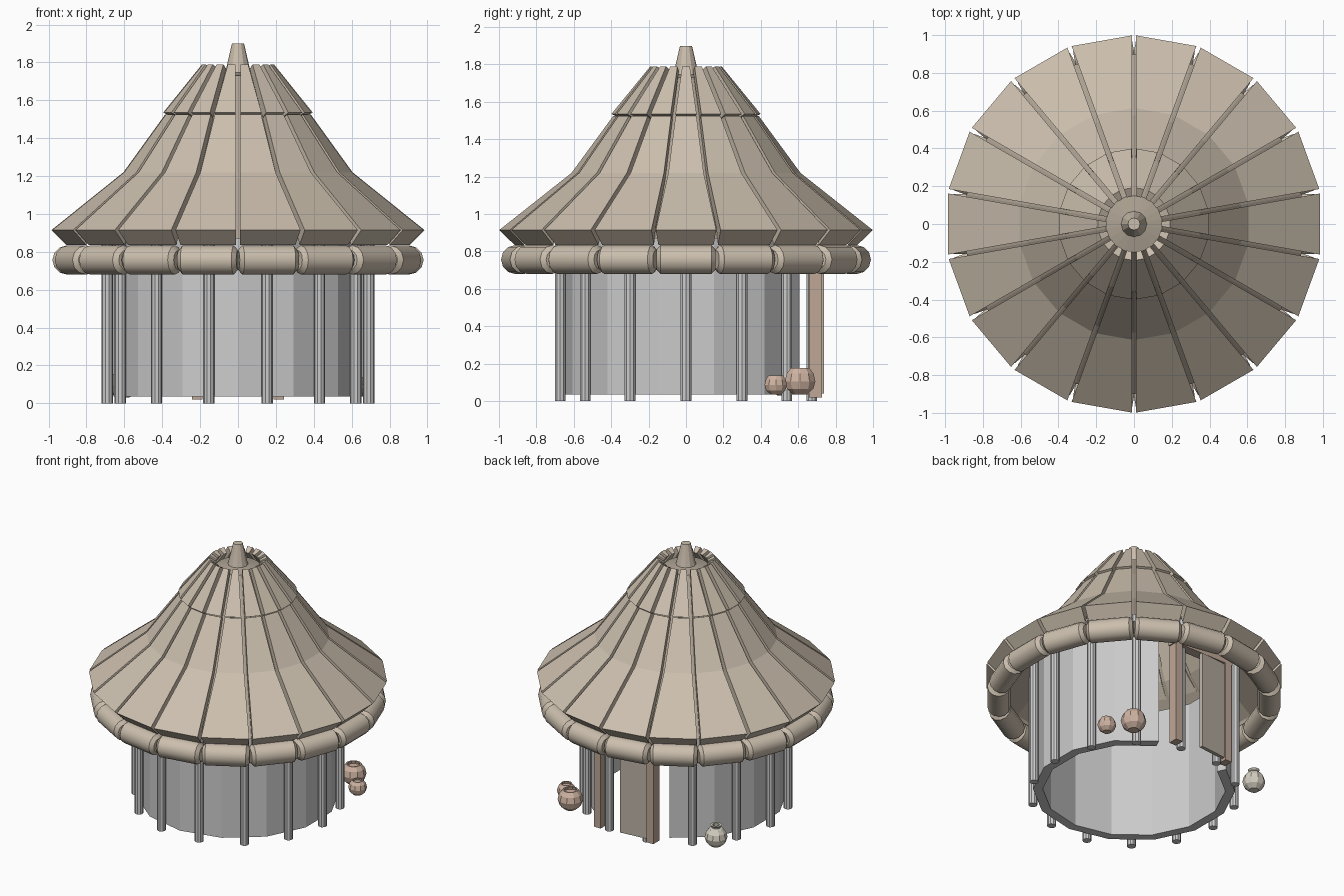
import bpy, bmesh, math
from mathutils import Matrix, Vector

if "Cube" in bpy.data.objects:
    bpy.data.objects.remove(bpy.data.objects["Cube"])

def material(name, rgb):
    m = bpy.data.materials.new(name)
    m.diffuse_color = (*rgb, 1)
    m.use_nodes = True
    m.node_tree.nodes["Principled BSDF"].inputs["Base Color"].default_value = m.diffuse_color
    return m

THATCH = material("thatch", (0.60, 0.52, 0.42))
THATCH_DARK = material("dark_thatch", (0.42, 0.36, 0.29))
WOOD = material("wood", (0.52, 0.39, 0.31))
DOOR = material("door_wood", (0.50, 0.45, 0.38))
CLAY = material("clay", (0.62, 0.45, 0.36))
PALE = material("pale_clay", (0.66, 0.62, 0.53))

def finish(name, bm, mat=None):
    bmesh.ops.recalc_face_normals(bm, faces=bm.faces[:])
    me = bpy.data.meshes.new(name)
    bm.to_mesh(me)
    bm.free()
    ob = bpy.data.objects.new(name, me)
    bpy.context.collection.objects.link(ob)
    if mat:
        me.materials.append(mat)
    return ob

def loft(bm, rings, close_rings=False, caps=True):
    """Skin a list of equal-length point rings."""
    vs = [[bm.verts.new(p) for p in ring] for ring in rings]
    n = len(vs[0])
    pairs = list(zip(vs, vs[1:])) + ([(vs[-1], vs[0])] if close_rings else [])
    for a, b in pairs:
        for i in range(n):
            j = (i + 1) % n
            bm.faces.new((a[i], a[j], b[j], b[i]))
    if caps and not close_rings:
        bm.faces.new(vs[0])
        bm.faces.new(vs[-1])

def circle(r, z, n, phase=0.0, x=0.0, y=0.0):
    return [(x + r * math.cos(phase + 2 * math.pi * i / n),
             y + r * math.sin(phase + 2 * math.pi * i / n), z) for i in range(n)]

def lathe(name, profile, n, mat=None, x=0, y=0, phase=0.0, caps=True):
    bm = bmesh.new()
    loft(bm, [circle(r, z, n, phase, x, y) for r, z in profile], caps=caps)
    return finish(name, bm, mat)

def box(name, centre, size, mat, turn=0.0):
    bm = bmesh.new()
    bmesh.ops.create_cube(bm, size=1, matrix=Matrix.Translation(centre)
                          @ Matrix.Rotation(turn, 4, 'Z') @ Matrix.Diagonal((*size, 1)))
    return finish(name, bm, mat)

SIDES = 18
TAN = math.tan(math.pi / SIDES)

def roof_panels(name, profile, gap):
    """Thick wedge panels repeated around the roof, with a slit between neighbours."""
    bm = bmesh.new()
    for k in range(SIDES):
        rot = Matrix.Rotation(2 * math.pi * k / SIDES, 3, 'Z')
        sides = [[rot @ Vector((r, s * (r * TAN - gap), z)) for r, z in profile] for s in (-1, 1)]
        loft(bm, sides)
    return finish(name, bm, THATCH)

# Round wall with a two-bay doorway at the back
STEP = 2 * math.pi / 14
bm = bmesh.new()
rings = []
for k in range(4, 17):
    a = (k + 0.5) * STEP
    c, s = math.cos(a), math.sin(a)
    rings.append([(r * c, r * s, z) for r, z in ((0.61, 0.035), (0.675, 0.035), (0.675, 0.98), (0.61, 0.98))])
loft(bm, rings)
finish("wall", bm)

# Posts around the wall
for k in range(14):
    lathe(f"wall_post_{k + 1}", [(0.03, 0), (0.03, 0.98)], 10,
          x=0.69 * math.cos(k * STEP), y=0.69 * math.sin(k * STEP))

# Thatch panels: lower skirt and upper tier
roof_panels("lower_roof_panels", [(0.905, 0.835), (0.985, 0.915), (0.605, 1.22), (0.385, 1.525),
                                  (0.335, 1.50), (0.56, 1.18), (0.86, 0.92)], 0.012)
roof_panels("upper_roof_panels", [(0.395, 1.535), (0.19, 1.79), (0.145, 1.765), (0.345, 1.51)], 0.013)

# Underlayer closing the slits
lathe("roof_underlayer", [(0.90, 0.87), (0.575, 1.185), (0.355, 1.50), (0.15, 1.73), (0.05, 1.75)], SIDES,
      THATCH_DARK, phase=math.pi / SIDES, caps=False)

# Peak
lathe("roof_peak", [(0.105, 1.6), (0.062, 1.77), (0.032, 1.9)], 12, THATCH)

# Rolled eave: one bundle per roof side, narrowed at its ends
bm = bmesh.new()
half = 0.9 * TAN
for k in range(SIDES):
    rot = Matrix.Rotation(2 * math.pi * k / SIDES, 3, 'Z')
    rings = []
    for t, r in ((-half, 0.052), (-half + 0.022, 0.077), (half - 0.022, 0.077), (half, 0.052)):
        rings.append([rot @ Vector((0.903 + r * math.cos(a), t, 0.757 + r * math.sin(a)))
                      for a in (2 * math.pi * i / 12 for i in range(12))])
    loft(bm, rings)
eave = finish("eave_roll", bm, THATCH)
bpy.context.view_layer.objects.active = eave
eave.select_set(True)
bpy.ops.object.shade_smooth_by_angle(angle=math.radians(35))

# Doorway
for side, x in (("left", -0.215), ("right", 0.215)):
    box(f"door_jamb_{side}", (x, 0.692, 0.43), (0.055, 0.07, 0.82), WOOD)
box("door_lintel", (0, 0.692, 0.80), (0.50, 0.07, 0.07), WOOD)
box("door_panel", (-0.085, 0.715, 0.40), (0.22, 0.025, 0.72), DOOR, turn=0.1)

# Pots
def pot(name, x, y, r, z0, mat, neck=False):
    prof = [(0.45, 0), (0.86, 0.36), (1.0, 0.82), (0.88, 1.3), (0.62, 1.64)]
    if neck:
        prof += [(0.38, 1.72), (0.38, 1.85), (0.52, 2.0), (0.3, 2.0), (0.25, 1.7)]
    else:
        prof += [(0.5, 1.64), (0.55, 1.4)]
    lathe(name, [(a * r, z0 + b * r) for a, b in prof], 10, mat, x, y)

pot("large_pot", 0.516, 0.61, 0.086, 0.035, CLAY)
pot("small_pot", 0.64, 0.48, 0.063, 0.035, CLAY)
pot("pale_jar", -0.609, 0.52, 0.077, 0.03, PALE, neck=True)
